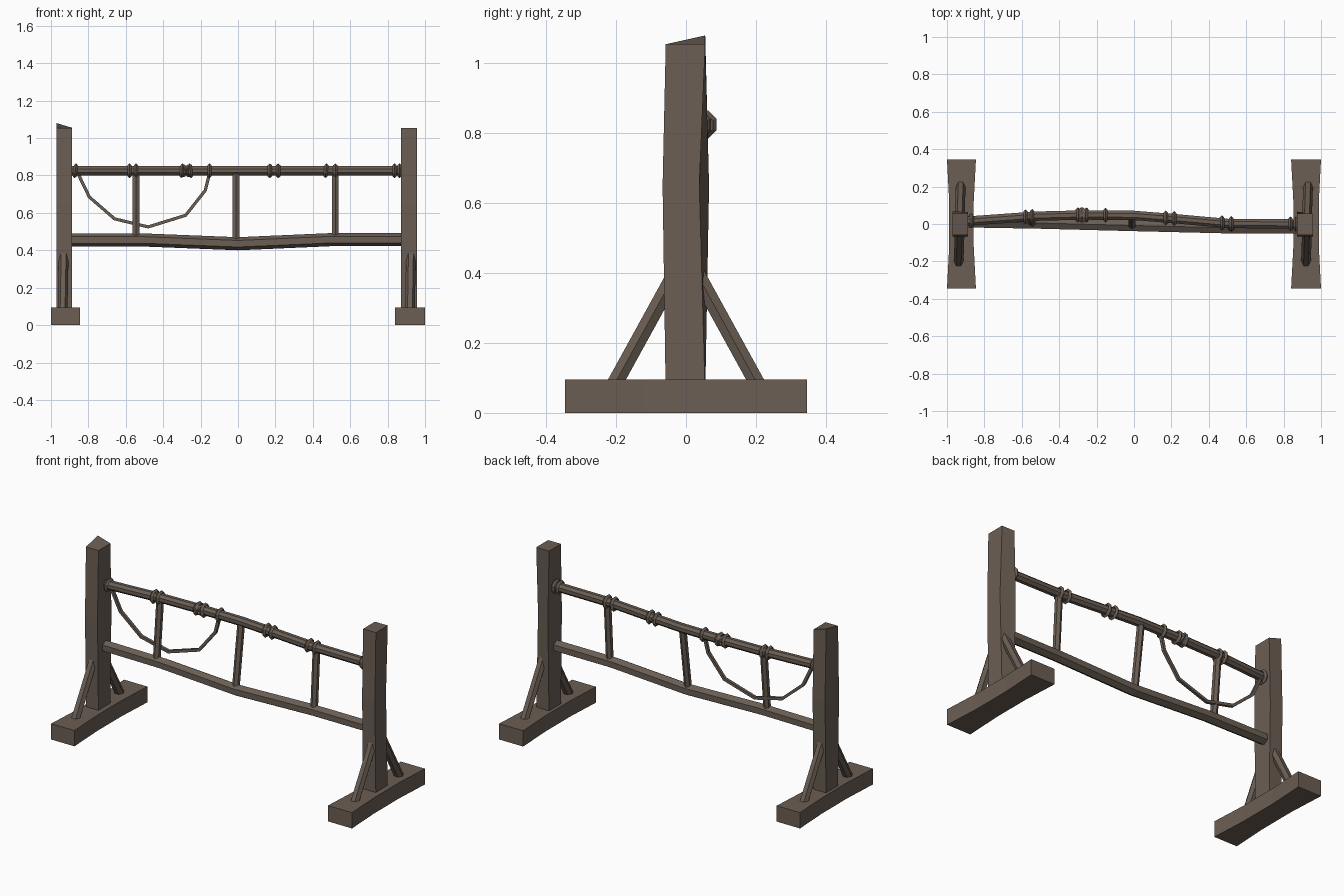
import bpy, bmesh, math
from mathutils import Vector, Matrix

if "Cube" in bpy.data.objects:
    bpy.data.objects.remove(bpy.data.objects["Cube"])

wood = bpy.data.materials.new("weathered_brown_wood")
wood.diffuse_color = (0.145, 0.112, 0.088, 1)
wood.use_nodes = True
wood.node_tree.nodes["Principled BSDF"].inputs["Base Color"].default_value = wood.diffuse_color


def finish(bm, name):
    bmesh.ops.recalc_face_normals(bm, faces=bm.faces[:])
    me = bpy.data.meshes.new(name)
    bm.to_mesh(me)
    bm.free()
    me.materials.append(wood)
    ob = bpy.data.objects.new(name, me)
    bpy.context.collection.objects.link(ob)
    return ob


def loft(name, rings, closed=False):
    """Skin a list of equal-length point loops, capping the ends if open."""
    bm = bmesh.new()
    loops = [[bm.verts.new(p) for p in r] for r in rings]
    n = len(loops[0])
    pairs = list(zip(loops, loops[1:])) + ([(loops[-1], loops[0])] if closed else [])
    for a, b in pairs:
        for i in range(n):
            j = (i + 1) % n
            bm.faces.new((a[i], a[j], b[j], b[i]))
    if not closed:
        bm.faces.new(loops[0])
        bm.faces.new(loops[-1])
    return finish(bm, name)


def tube(name, path, radius, sides, up=(0, 0, 1), phase=0.5):
    """Faceted pole along a polyline."""
    pts = [Vector(p) for p in path]
    rings = []
    for k, p in enumerate(pts):
        t = (pts[min(k + 1, len(pts) - 1)] - pts[max(k - 1, 0)]).normalized()
        u = Vector(up).cross(t).normalized()
        v = t.cross(u)
        angles = [2 * math.pi * (i + phase) / sides for i in range(sides)]
        rings.append([p + radius * (math.cos(a) * u + math.sin(a) * v) for a in angles])
    return loft(name, rings)


def rope_ring(name, centre, tilt=0.0, major=0.032, minor=0.011):
    """Low-poly loop of rope wrapped around the x axis."""
    rot = Matrix.Rotation(tilt, 3, 'Y')
    rings = []
    for i in range(8):
        a = 2 * math.pi * (i + 0.5) / 8
        d = Vector((0, math.cos(a), math.sin(a)))
        rings.append([Vector(centre) + rot @ (d * (major + minor * math.cos(b)) + Vector((minor * math.sin(b), 0, 0)))
                      for b in (k * math.pi / 2 for k in range(4))])
    return loft(name, rings, closed=True)


def rail_at(path, x):
    for a, b in zip(path, path[1:]):
        if a[0] <= x <= b[0]:
            return Vector(a).lerp(Vector(b), (x - a[0]) / (b[0] - a[0]))
    return Vector(path[-1])


# Feet: waisted planks, lofted along y
for side, x0, x1 in (("left", -1.0, -0.845), ("right", 0.84, 1.0)):
    rings = []
    for y, inset in ((-0.346, 0), (-0.12, 0.012), (0.12, 0.012), (0.346, 0)):
        a, b = x0 + inset, x1 - inset
        rings.append([(a, y, 0), (b, y, 0), (b, y, 0.095), (a, y, 0.095)])
    loft(side + "_foot", rings)

# Posts: hewn beams with an uneven middle and one raised top corner
for side, x0, x1, peak, mid_back in (("left", -0.97, -0.887, 1.08, 0.065), ("right", 0.872, 0.957, 1.055, 0.038)):
    loft(side + "_post", [
        [(x0, -0.058, 0.05), (x1, -0.058, 0.05), (x1, 0.055, 0.05), (x0, 0.055, 0.05)],
        [(x0, -0.067, 0.65), (x1, -0.067, 0.65), (x1, mid_back, 0.65), (x0, 0.066, 0.65)],
        [(x0, -0.058, 1.055), (x1, -0.058, 1.055), (x1, 0.055, 1.055), (x0, 0.055, peak)]])

# Diagonal braces front and back of each post
for side, x in (("left", -0.932), ("right", 0.925)):
    for face, s in (("front", -1), ("back", 1)):
        tube(f"{side}_{face}_brace", [(x + 0.006 * s, s * 0.217, 0.06), (x, s * 0.03, 0.40)], 0.026, 6, up=(1, 0, 0))

# Rails
top = [(-0.9, 0.015, 0.825), (-0.52, 0.042, 0.825), (-0.28, 0.048, 0.825), (0.0, 0.046, 0.825),
       (0.2, 0.03, 0.825), (0.5, 0.003, 0.825), (0.89, 0.0, 0.825)]
low = [(-0.9, 0.012, 0.455), (-0.5, 0.005, 0.455), (0.0, -0.008, 0.435), (0.5, -0.02, 0.457), (0.89, -0.02, 0.457)]
tube("top_rail", top, 0.027, 8)
tube("bottom_rail", low, 0.035, 6)

# Balusters between the rails
for i, x in enumerate((-0.545, -0.01, 0.52)):
    tube(f"baluster_{i + 1}", [rail_at(low, x), rail_at(top, x)], 0.021, 6, up=(0, 1, 0))

# Rope wraps around the top rail, with a knot of crossed loops
wraps = [(-0.87, 0.12), (-0.58, 0), (-0.545, 0), (-0.3, 0.1), (-0.278, 0.5), (-0.278, -0.5), (-0.255, -0.1),
         (-0.153, 0), (0.17, 0), (0.215, 0), (0.47, 0.1), (0.52, 0), (0.837, 0), (0.864, 0)]
for i, (x, tilt) in enumerate(wraps):
    rope_ring(f"rope_wrap_{i + 1}", rail_at(top, x), tilt)

# Hanging rope
tube("hanging_rope", [(-0.865, 0.02, 0.83), (-0.795, 0.022, 0.685), (-0.66, 0.025, 0.568), (-0.48, 0.028, 0.525),
                      (-0.28, 0.033, 0.587), (-0.175, 0.038, 0.72), (-0.15, 0.04, 0.82)],
     0.012, 4, up=(0, 1, 0))
